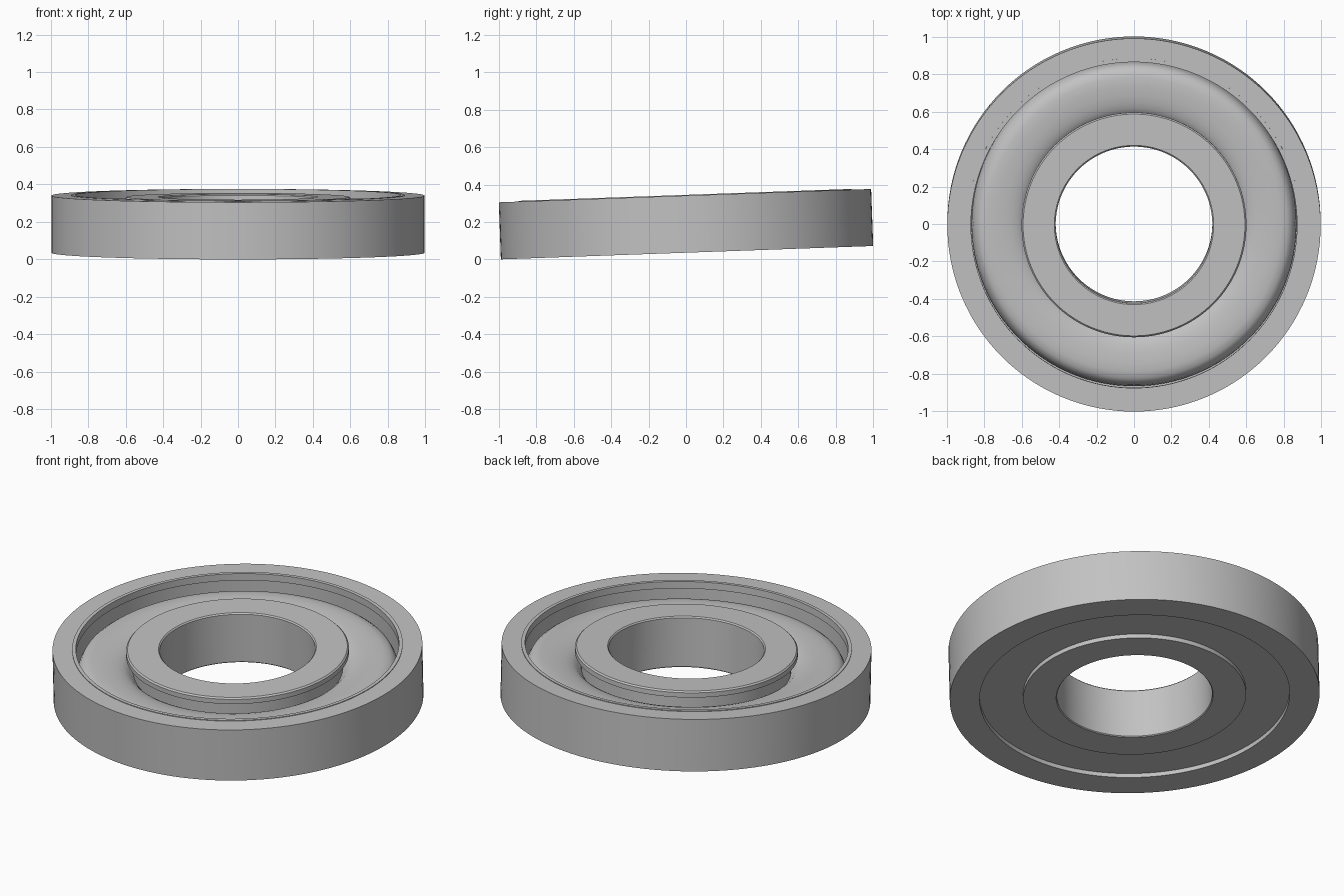
import bpy
import bmesh
import math

SEGMENTS = 128
HEIGHT = 0.305
TILT = math.radians(2.05)

cube = bpy.data.objects.get("Cube")
if cube:
    bpy.data.objects.remove(cube, do_unlink=True)

steel = bpy.data.materials.new("grey_steel")
steel.use_nodes = True
steel.diffuse_color = (0.54, 0.54, 0.54, 1)
steel.node_tree.nodes["Principled BSDF"].inputs["Base Color"].default_value = (0.54, 0.54, 0.54, 1)


def lathe(name, profile):
    """Revolve a closed (radius, height) profile into a solid, tilted ring."""
    bm = bmesh.new()
    rings = []
    for i in range(SEGMENTS):
        a = math.tau * i / SEGMENTS
        rings.append([bm.verts.new((r * math.cos(a), r * math.sin(a), z - HEIGHT / 2))
                      for r, z in profile])
    n = len(profile)
    for i in range(SEGMENTS):
        here, after = rings[i], rings[(i + 1) % SEGMENTS]
        for j in range(n):
            k = (j + 1) % n
            bm.faces.new((here[j], after[j], after[k], here[k]))
    bmesh.ops.recalc_face_normals(bm, faces=bm.faces)
    mesh = bpy.data.meshes.new(name)
    bm.to_mesh(mesh)
    bm.free()
    mesh.materials.append(steel)
    obj = bpy.data.objects.new(name, mesh)
    bpy.context.collection.objects.link(obj)
    obj.rotation_euler.x = TILT
    obj.location.z = HEIGHT / 2 * math.cos(TILT) + math.sin(TILT)
    bpy.ops.object.select_all(action="DESELECT")
    obj.select_set(True)
    bpy.context.view_layer.objects.active = obj
    bpy.ops.object.shade_smooth_by_angle(angle=math.radians(35))
    return obj


# Outer ring: flat rim, slightly raised inner lip, undercut wall and a ledge
lathe("outer_ring", [
    (0.835, 0), (0.996, 0), (0.996, HEIGHT), (0.89, HEIGHT), (0.89, HEIGHT + 0.004),
    (0.87, HEIGHT + 0.004), (0.87, 0.268), (0.882, 0.268),
    (0.882, 0.12), (0.835, 0.12)])

# Inner ring: bore with eased edges, overhanging top lip above a narrower neck
lathe("inner_ring", [
    (0.418, 0.005), (0.423, 0), (0.6, 0), (0.6, 0.06), (0.565, 0.06),
    (0.565, 0.25), (0.6, 0.262), (0.6, 0.29), (0.592, 0.298),
    (0.425, 0.298), (0.418, 0.291)])

# Shield: flat recessed underside, domed top that rolls down at both edges
lathe("shield", [
    (0.55, 0.025), (0.84, 0.025), (0.84, 0.115), (0.867, 0.115), (0.866, 0.145),
    (0.858, 0.185), (0.843, 0.213), (0.82, 0.23), (0.785, 0.237), (0.74, 0.237),
    (0.69, 0.233), (0.65, 0.226), (0.62, 0.216), (0.6, 0.205), (0.585, 0.19), (0.55, 0.15)])
